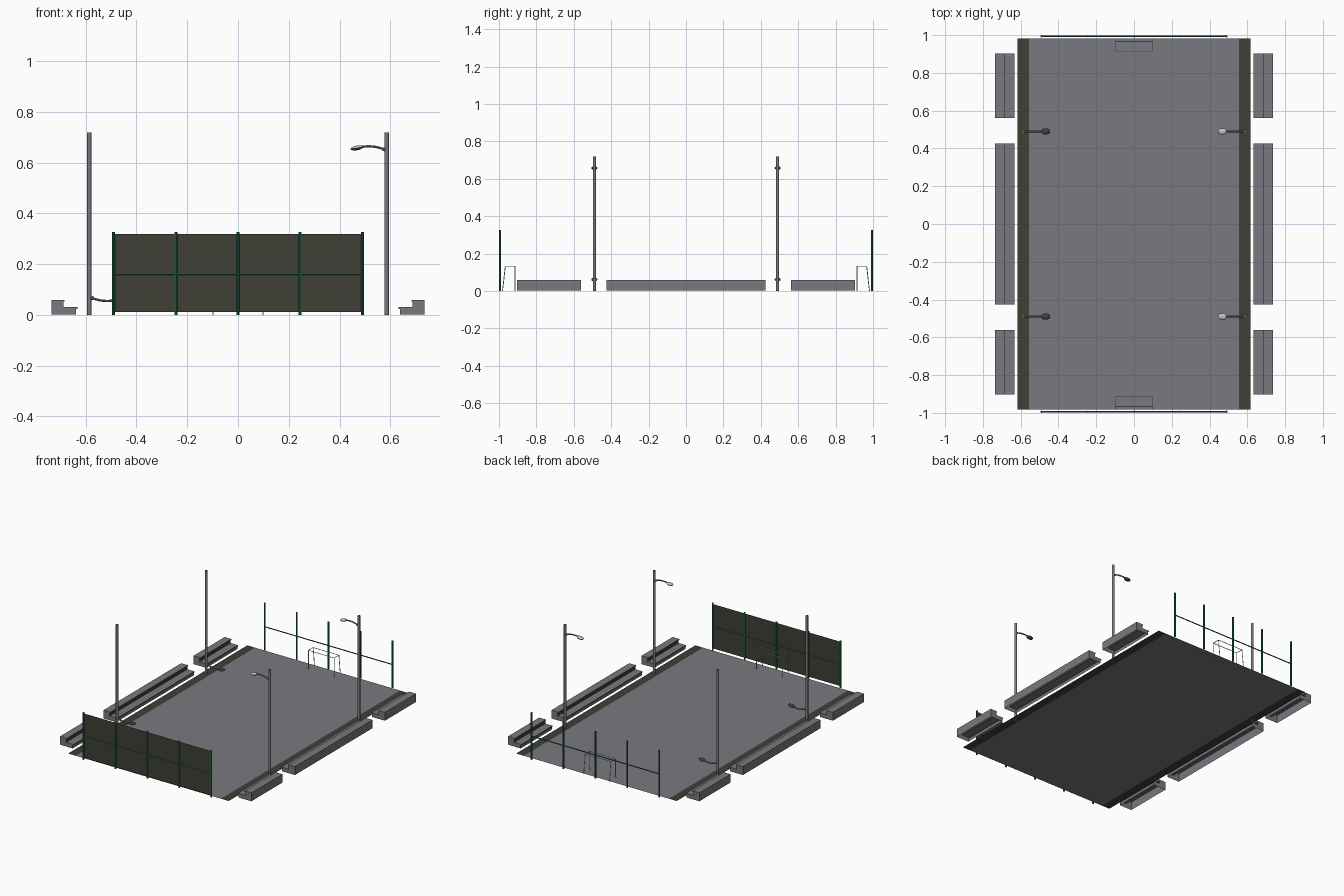
import bpy, bmesh, math
from mathutils import Matrix, Vector

cube = bpy.data.objects.get("Cube")
if cube:
    bpy.data.objects.remove(cube, do_unlink=True)


def material(name, r, g, b):
    m = bpy.data.materials.new(name)
    m.use_nodes = True
    m.diffuse_color = (r, g, b, 1)
    m.node_tree.nodes["Principled BSDF"].inputs["Base Color"].default_value = (r, g, b, 1)
    return m


CONCRETE = material("concrete grey", 0.19, 0.19, 0.215)
DARK = material("dark olive", 0.05, 0.05, 0.039)
GREEN = material("fence green", 0.012, 0.14, 0.07)
STEEL = material("steel grey", 0.19, 0.195, 0.21)
LIGHT = material("pale lamp grey", 0.55, 0.55, 0.55)
WHITE = material("goal white", 0.75, 0.75, 0.75)


def finish(name, bm, mats, smooth=False):
    mesh = bpy.data.meshes.new(name)
    bm.to_mesh(mesh)
    bm.free()
    for m in mats:
        mesh.materials.append(m)
    obj = bpy.data.objects.new(name, mesh)
    bpy.context.collection.objects.link(obj)
    if smooth:
        for p in mesh.polygons:
            p.use_smooth = True
    return obj


def rod(bm, a, b, radius, sides=8):
    """Add a capped straight rod from a to b."""
    a, b = Vector(a), Vector(b)
    d = b - a
    turn = d.to_track_quat('Z', 'Y').to_matrix().to_4x4()
    bmesh.ops.create_cone(bm, cap_ends=True, segments=sides, radius1=radius, radius2=radius,
                          depth=d.length, matrix=Matrix.Translation((a + b) / 2) @ turn)


def sheet(name, corners, mat):
    bm = bmesh.new()
    bm.faces.new([bm.verts.new(c) for c in corners])
    return finish(name, bm, [mat])


# Court with a dark strip along each side
W, EDGE, L, Z = 0.617, 0.557, 0.983, 0.003
for name, x0, x1, mat in (("court", -EDGE, EDGE, CONCRETE),
                          ("right_strip", -W, -EDGE, DARK),
                          ("left_strip", EDGE, W, DARK)):
    sheet(name, [(x0, -L, Z), (x1, -L, Z), (x1, L, Z), (x0, L, Z)], mat)


# Two-step benches, open underneath, with a lip on each step
def bench(name, side, y0, y1):
    profile = [(0.638, 0.002), (0.638, 0.024), (0.632, 0.024), (0.632, 0.031),
               (0.688, 0.031), (0.688, 0.053), (0.683, 0.053), (0.683, 0.06),
               (0.735, 0.06), (0.735, 0.002)]
    bm = bmesh.new()
    ends = [[bm.verts.new((side * x, y, z)) for x, z in profile] for y in (y0, y1)]
    for i in range(len(profile) - 1):
        f = bm.faces.new((ends[0][i], ends[0][i + 1], ends[1][i + 1], ends[1][i]))
        f.material_index = 1 if i == 4 else 0      # dark riser
    for ring in ends:
        bm.faces.new(ring)
    bmesh.ops.recalc_face_normals(bm, faces=bm.faces)
    return finish(name, bm, [CONCRETE, DARK])


for side, label in ((1, "left"), (-1, "right")):
    for part, y0, y1 in (("front", -0.903, -0.562), ("middle", -0.426, 0.426),
                         ("back", 0.562, 0.903)):
        bench(f"{label}_{part}_bench", side, y0, y1)

# End fences: five posts and a middle rail, screen on the front one only
FY = 0.994
for side, label in ((-1, "front"), (1, "back")):
    bm = bmesh.new()
    for i in range(-2, 3):
        rod(bm, (i * 0.245, side * FY, 0), (i * 0.245, side * FY, 0.327), 0.006)
    rod(bm, (-0.49, side * FY, 0.162), (0.49, side * FY, 0.162), 0.0035)
    finish(f"{label}_fence_frame", bm, [GREEN])
sheet("front_fence_screen", [(-0.488, -FY, 0.012), (0.488, -FY, 0.012),
                             (0.488, -FY, 0.32), (-0.488, -FY, 0.32)], DARK)

# Goals: front frame, top rectangle and sloping back legs
for s, label in ((-1, "front"), (1, "back")):
    bm = bmesh.new()
    yf, yt, yb, h, gx, r = s * 0.914, s * 0.966, s * 0.981, 0.133, 0.099, 0.0022
    for x in (-gx, gx):
        rod(bm, (x, yf, 0), (x, yf, h), r, 6)
        rod(bm, (x, yf, h), (x, yt, h), r, 6)
        rod(bm, (x, yt, h), (x, yb, 0), r, 6)
    for y in (yf, yt):
        rod(bm, (-gx, y, h), (gx, y, h), r, 6)
    finish(f"{label}_goal", bm, [WHITE])


# Lamp posts; those on the right side are turned upside down
def lamp_post(label, y, flipped):
    place = Matrix.Translation((0, y, 0))
    if flipped:
        place = place @ Matrix.Translation((0, 0, 0.72)) @ Matrix.Rotation(math.pi, 4, 'Y')
    bm = bmesh.new()
    rod(bm, (0.586, 0, 0), (0.586, 0, 0.72), 0.0085, 12)
    bm.transform(place)
    pole = finish(label + "_pole", bm, [STEEL], True)

    # Curved arm
    bm = bmesh.new()
    path = [(0.582, 0.65), (0.565, 0.657), (0.54, 0.663), (0.515, 0.665), (0.48, 0.662)]
    for (xa, za), (xb, zb) in zip(path, path[1:]):
        rod(bm, (xa, 0, za), (xb, 0, zb), 0.0045)
    rod(bm, (0.57, 0, 0.655), (0.58, 0, 0.651), 0.007)
    bm.transform(place)
    arm = finish(label + "_arm", bm, [STEEL], True)

    # Flattened head with a dark underside
    bm = bmesh.new()
    shape = (Matrix.Translation((0.468, 0, 0.658)) @ Matrix.Rotation(-0.15, 4, 'Y')
             @ Matrix.Diagonal((0.025, 0.017, 0.009, 1)))
    bmesh.ops.create_uvsphere(bm, u_segments=16, v_segments=8, radius=1)
    for f in bm.faces:
        f.material_index = 1 if f.calc_center_median().z < 0 else 0
    bm.transform(place @ shape)
    head = finish(label + "_head", bm, [LIGHT, DARK], True)

    for o in (pole, arm, head):
        bpy.ops.object.select_all(action='DESELECT')
        o.select_set(True)
        bpy.context.view_layer.objects.active = o
        bpy.ops.object.shade_smooth_by_angle(angle=math.radians(40))


for y, end in ((-0.49, "front"), (0.49, "back")):
    lamp_post(f"left_{end}_lamp", y, False)
    lamp_post(f"right_{end}_lamp", y, True)
